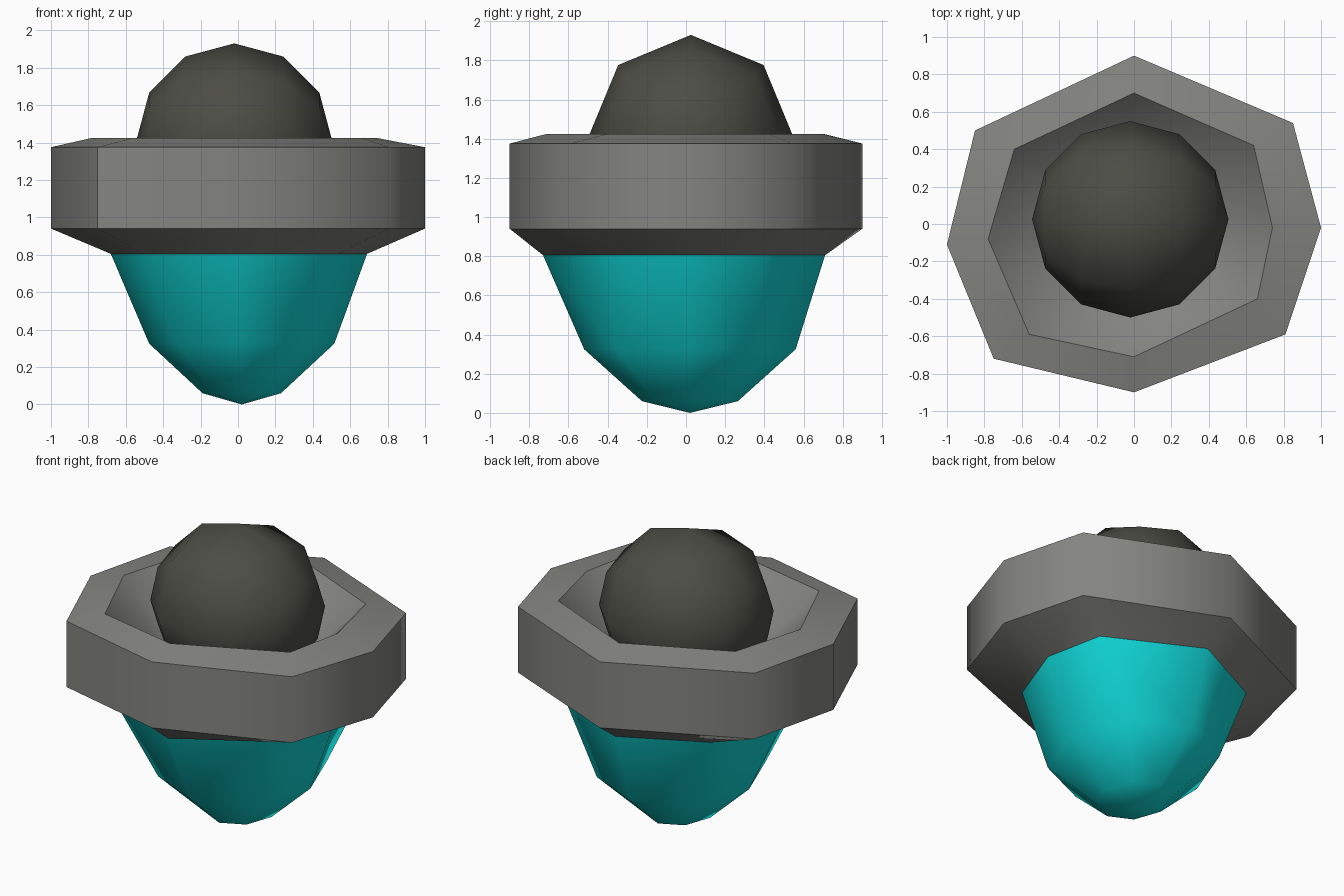
import bpy, bmesh, math

if "Cube" in bpy.data.objects:
    bpy.data.objects.remove(bpy.data.objects["Cube"])


def material(name, rgb):
    m = bpy.data.materials.new(name)
    m.diffuse_color = (*rgb, 1)
    m.use_nodes = True
    m.node_tree.nodes["Principled BSDF"].inputs["Base Color"].default_value = m.diffuse_color
    return m


GREY = material("stone_grey", (0.23, 0.23, 0.215))
DARK = material("dark_olive_grey", (0.073, 0.073, 0.06))
TEAL = material("teal", (0.005, 0.68, 0.68))


def finish(obj, mat, angle):
    obj.data.materials.append(mat)
    bpy.ops.object.select_all(action='DESELECT')
    obj.select_set(True)
    bpy.context.view_layer.objects.active = obj
    bpy.ops.object.shade_smooth_by_angle(angle=math.radians(angle))


def loft(name, loops, mat, angle, tip=None):
    """Skin a stack of eight-sided loops, given as (outline, z); tip closes the last one."""
    bm = bmesh.new()
    rings = [[bm.verts.new((x, y, z)) for x, y in pts] for pts, z in loops]
    for a, b in zip(rings, rings[1:]):
        for i in range(8):
            j = (i + 1) % 8
            bm.faces.new((a[i], a[j], b[j], b[i]))
    if tip:
        t = bm.verts.new(tip)
        last = rings[-1]
        for i in range(8):
            bm.faces.new((last[i], last[(i + 1) % 8], t))
    me = bpy.data.meshes.new(name)
    bm.to_mesh(me)
    bm.free()
    obj = bpy.data.objects.new(name, me)
    bpy.context.collection.objects.link(obj)
    finish(obj, mat, angle)
    return obj


def scaled(pts, k):
    return [(x * k, y * k) for x, y in pts]


def octagon(rx, ry):
    return [(0.02 + rx * math.cos(i * math.pi / 4), 0.02 + ry * math.sin(i * math.pi / 4))
            for i in range(8)]


# Uneven eight-sided outlines, counter-clockwise from +x
outer = [(1, -.02), (.85, .54), (0, .9), (-.85, .5), (-1, -.11), (-.75, -.72), (0, -.9), (.81, -.59)]
inner = [(.74, -.02), (.64, .42), (0, .7), (-.64, .4), (-.78, -.08), (-.56, -.59), (0, -.71), (.66, -.4)]
cup_rim = [(.69, .02), (.61, .41), (.02, .71), (-.5, .45), (-.68, -.05), (-.51, -.53), (0, -.73), (.53, -.41)]

# Collar: underside slope, upright wall, gentle top slope
loft("collar", [(cup_rim, .805), (outer, .94), (outer, 1.375), (inner, 1.425)], GREY, 53)

# Bowl sunk into the collar
loft("bowl", [(inner, 1.425), (scaled(inner, .58), 1.12)], GREY, 60, tip=(0, 0, 1.0))

# Cup below the collar, wound downwards
cup = loft("cup", [(cup_rim, .805), (octagon(.495, .54), .325), (octagon(.21, .245), .06)],
           TEAL, 60, tip=(.02, .02, 0))
# Bowl and cup are lofted downwards, so turn the cup outwards
cup.data.flip_normals()

# Ball resting in the bowl, poles along x
bpy.ops.mesh.primitive_uv_sphere_add(segments=8, ring_count=6, radius=.525,
                                     location=(-.02, .025, 1.405), rotation=(0, math.pi / 2, 0))
ball = bpy.context.object
ball.name = "ball"
finish(ball, DARK, 60)
